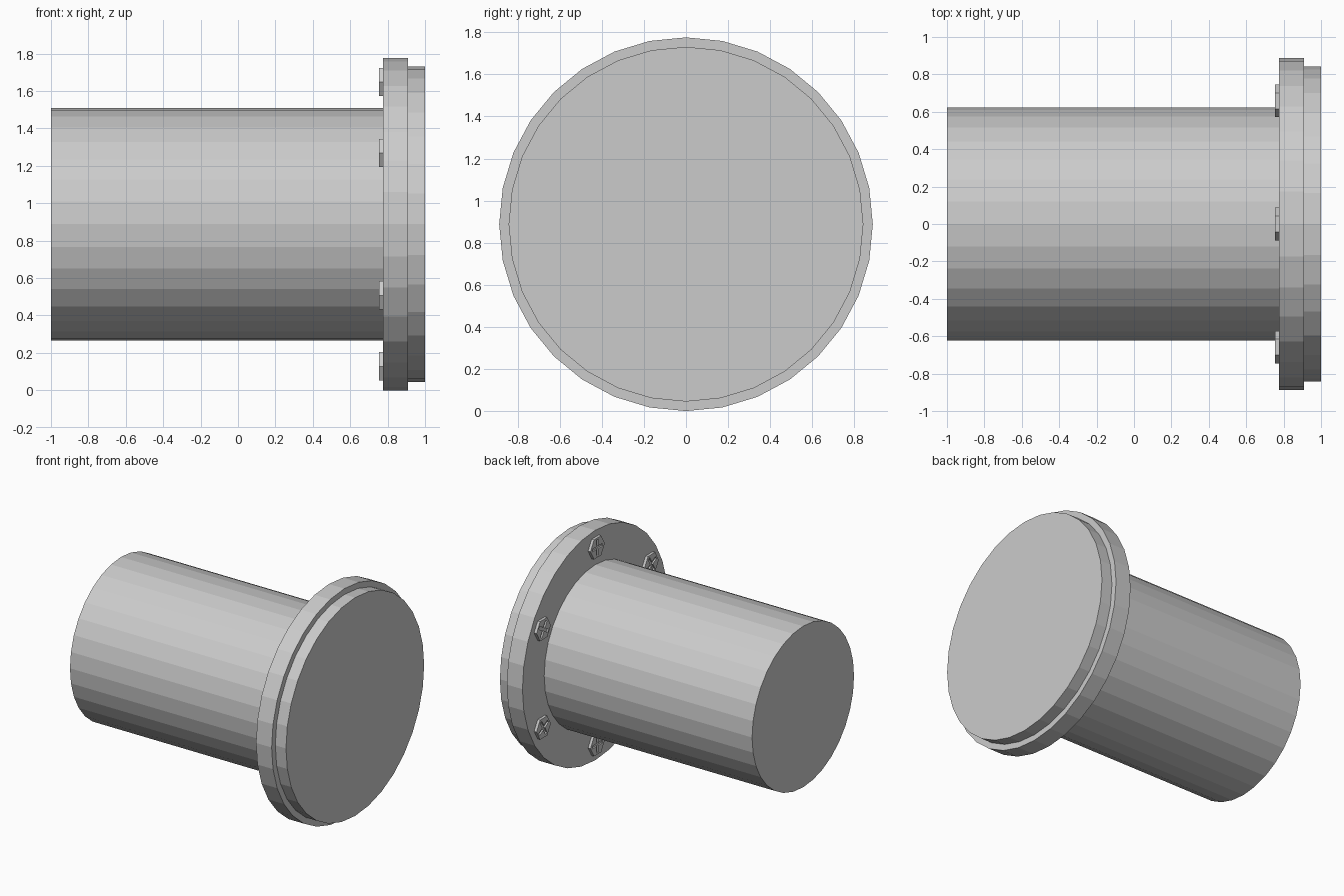
import bpy, bmesh, math

if "Cube" in bpy.data.objects:
    bpy.data.objects.remove(bpy.data.objects["Cube"])

AXIS_Z = 0.888


def ngon(radius, sides):
    return [(radius * math.cos(2 * math.pi * i / sides),
             radius * math.sin(2 * math.pi * i / sides)) for i in range(sides)]


def prism(name, profile, x0, x1, location=(0, 0, AXIS_Z)):
    """Extrude a (y, z) profile along x."""
    bm = bmesh.new()
    face = bm.faces.new([bm.verts.new((x0, y, z)) for y, z in profile])
    ext = bmesh.ops.extrude_face_region(bm, geom=[face], use_keep_orig=True)
    top = [v for v in ext["geom"] if isinstance(v, bmesh.types.BMVert)]
    bmesh.ops.translate(bm, vec=(x1 - x0, 0, 0), verts=top)
    bmesh.ops.recalc_face_normals(bm, faces=bm.faces)
    mesh = bpy.data.meshes.new(name)
    bm.to_mesh(mesh)
    bm.free()
    ob = bpy.data.objects.new(name, mesh)
    ob.location = location
    bpy.context.collection.objects.link(ob)
    return ob


# Main drum, flange and end cap
prism("drum", ngon(0.622, 32), -1.0, 0.776)
prism("flange", ngon(0.888, 32), 0.776, 0.909)
prism("end_cap", ngon(0.843, 32), 0.909, 1.0)

# Hex bolt head with a cross-shaped recess
bolt = prism("bolt_1", ngon(0.087, 6), 0.755, 0.776, (0, 0, 0))
w, a = 0.011, 0.062
quarter = [(a, -w), (a, w), (w, w)]
cross = []
for k in range(4):
    c, s = (1, 0, -1, 0)[k], (0, 1, 0, -1)[k]
    cross += [(c * y - s * z, s * y + c * z) for y, z in quarter]
cutter = prism("cross_cutter", cross, 0.74, 0.767, (0, 0, 0))
cutter.hide_render = True
mod = bolt.modifiers.new("recess", "BOOLEAN")
mod.operation = "DIFFERENCE"
mod.solver = "EXACT"
mod.object = cutter
bpy.context.view_layer.update()
deps = bpy.context.evaluated_depsgraph_get()
bolt_mesh = bpy.data.meshes.new_from_object(bolt.evaluated_get(deps))
bolt.modifiers.clear()
bolt.data = bolt_mesh
bpy.data.objects.remove(cutter)

# Ring of six bolts on the back of the flange
for i in range(6):
    ang = math.radians(90 + 60 * i)
    ob = bolt
    if i:
        ob = bpy.data.objects.new(f"bolt_{i + 1}", bolt_mesh)
        bpy.context.collection.objects.link(ob)
    ob.location = (0, 0.76 * math.cos(ang), AXIS_Z + 0.76 * math.sin(ang))
    ob.rotation_euler = (math.radians(60 * i), 0, 0)
